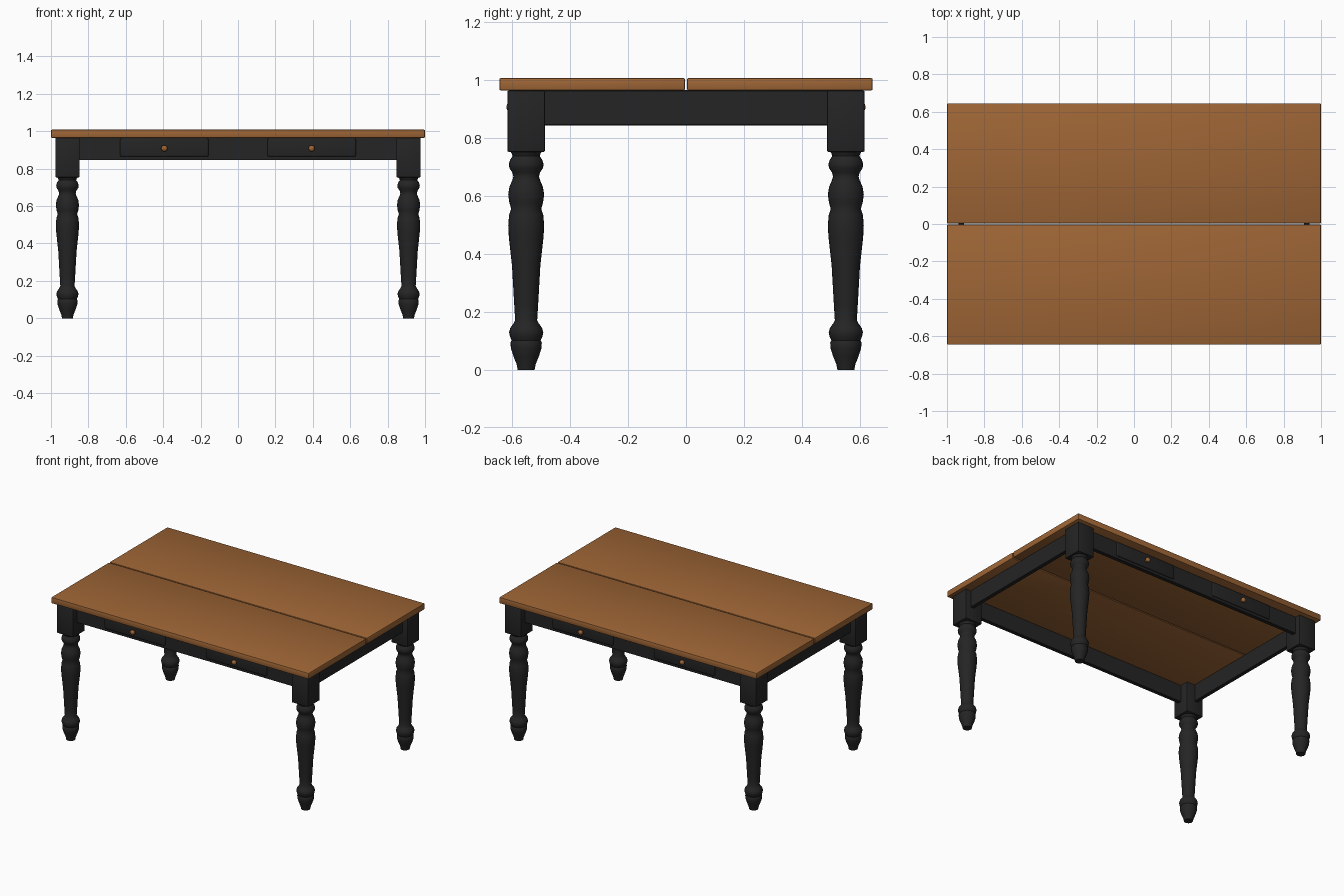
import bpy, bmesh, math
from mathutils import Matrix, Vector

if "Cube" in bpy.data.objects:
    bpy.data.objects.remove(bpy.data.objects["Cube"])


def material(name, rgb):
    m = bpy.data.materials.new(name)
    m.diffuse_color = (*rgb, 1)
    m.use_nodes = True
    m.node_tree.nodes["Principled BSDF"].inputs["Base Color"].default_value = m.diffuse_color
    return m


WOOD = material("warm_wood", (0.34, 0.13, 0.036))
BLACK = material("black_paint", (0.018, 0.018, 0.018))


def finish(name, bm, mat, angle=35):
    bmesh.ops.recalc_face_normals(bm, faces=bm.faces[:])
    me = bpy.data.meshes.new(name)
    bm.to_mesh(me)
    bm.free()
    me.materials.append(mat)
    me.shade_smooth()
    me.set_sharp_from_angle(angle=math.radians(angle))
    ob = bpy.data.objects.new(name, me)
    bpy.context.collection.objects.link(ob)
    return ob


def add_box(bm, lo, hi, bevel=0.0, segments=2):
    lo, hi = Vector(lo), Vector(hi)
    mat = Matrix.Translation((lo + hi) / 2) @ Matrix.Diagonal((*(hi - lo), 1))
    verts = bmesh.ops.create_cube(bm, size=1, matrix=mat)["verts"]
    if bevel:
        edges = list({e for v in verts for e in v.link_edges})
        bmesh.ops.bevel(bm, geom=edges, offset=bevel, segments=segments,
                        profile=0.5, affect='EDGES')


def add_lathe(bm, profile, matrix, sides):
    """Revolve (radius, height) points round local z and cap both ends."""
    rings = []
    for r, z in profile:
        rings.append([bm.verts.new(matrix @ Vector((r * math.cos(a), r * math.sin(a), z)))
                      for a in (2 * math.pi * i / sides for i in range(sides))])
    for a, b in zip(rings, rings[1:]):
        for i in range(sides):
            j = (i + 1) % sides
            bm.faces.new((a[i], a[j], b[j], b[i]))
    bm.faces.new(rings[0][::-1])
    bm.faces.new(rings[-1])


# Table top: two boards with a narrow gap
for side, name in ((-1, "front_top_board"), (1, "back_top_board")):
    bm = bmesh.new()
    y0, y1 = sorted((side * 0.003, side * 0.645))
    add_box(bm, (-1, y0, 0.965), (1, y1, 1.008), 0.006)
    finish(name, bm, WOOD)

# Legs: turned shaft below a square block
LEG = [(0.029, 0), (0.033, 0.02), (0.044, 0.047), (0.053, 0.075), (0.054, 0.095),
       (0.050, 0.102), (0.056, 0.115), (0.059, 0.13), (0.055, 0.145), (0.044, 0.16),
       (0.038, 0.172), (0.041, 0.22), (0.049, 0.36), (0.060, 0.46), (0.062, 0.50),
       (0.059, 0.535), (0.052, 0.557), (0.058, 0.577), (0.062, 0.605), (0.058, 0.632),
       (0.048, 0.655), (0.044, 0.668), (0.048, 0.682), (0.058, 0.697), (0.060, 0.71),
       (0.056, 0.725), (0.047, 0.738), (0.050, 0.748), (0.058, 0.758)]
for sx, lr in ((-1, "left"), (1, "right")):
    for sy, fb in ((-1, "front"), (1, "back")):
        bm = bmesh.new()
        cx, cy = sx * 0.912, sy * 0.552
        add_lathe(bm, LEG, Matrix.Translation((cx, cy, 0)), 28)
        add_box(bm, (cx - 0.065, cy - 0.065, 0.753), (cx + 0.065, cy + 0.065, 0.965), 0.005)
        finish(f"{fb}_{lr}_leg", bm, BLACK)

# Aprons between the legs
for s, fb, lr in ((-1, "front", "left"), (1, "back", "right")):
    bm = bmesh.new()
    y0, y1 = sorted((s * 0.55, s * 0.577))
    add_box(bm, (-0.86, y0, 0.845), (0.86, y1, 0.966), 0.002, 1)
    finish(f"{fb}_apron", bm, BLACK)
    bm = bmesh.new()
    x0, x1 = sorted((s * 0.91, s * 0.937))
    add_box(bm, (x0, -0.50, 0.845), (x1, 0.50, 0.966), 0.002, 1)
    finish(f"{lr}_apron", bm, BLACK)

# Drawer fronts and round knobs on both long sides
KNOB = [(0.008, 0), (0.007, 0.010), (0.013, 0.014), (0.017, 0.021),
        (0.016, 0.028), (0.010, 0.034), (0.003, 0.036)]
for sy, fb in ((-1, "front"), (1, "back")):
    for sx, lr in ((-1, "left"), (1, "right")):
        cx = sx * 0.394
        bm = bmesh.new()
        y0, y1 = sorted((sy * 0.565, sy * 0.587))
        add_box(bm, (cx - 0.236, y0, 0.864), (cx + 0.236, y1, 0.963), 0.008, 3)
        finish(f"{fb}_{lr}_drawer", bm, BLACK)
        bm = bmesh.new()
        m = Matrix.Translation((cx, sy * 0.584, 0.908)) @ Matrix.Rotation(-sy * math.pi / 2, 4, 'X')
        add_lathe(bm, KNOB, m, 16)
        finish(f"{fb}_{lr}_knob", bm, WOOD, 50)
